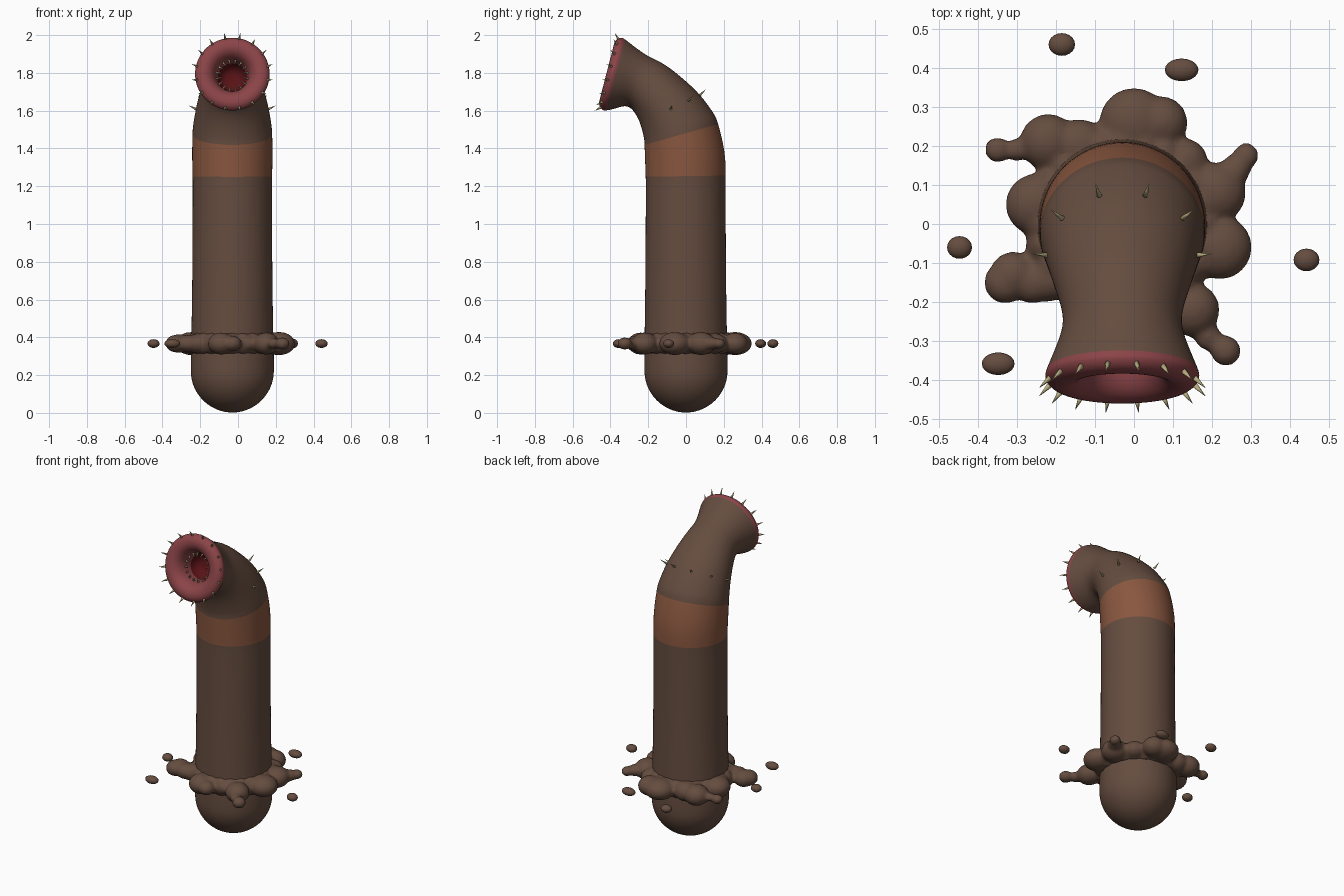
import bpy, bmesh
from math import sin, cos, pi, radians
from mathutils import Vector, Matrix

cube = bpy.data.objects.get("Cube")
if cube:
    bpy.data.objects.remove(cube, do_unlink=True)


def material(name, rgb):
    m = bpy.data.materials.new(name)
    m.use_nodes = True
    colour = (*rgb, 1)
    m.diffuse_color = colour
    bsdf = m.node_tree.nodes["Principled BSDF"]
    bsdf.inputs["Base Color"].default_value = colour
    bsdf.inputs["Roughness"].default_value = 0.7
    return m


brown = material("mud brown", (0.13, 0.073, 0.05))
orange = material("rust band", (0.25, 0.095, 0.05))
pink = material("lip pink", (0.26, 0.058, 0.064))
red = material("throat red", (0.1, 0.006, 0.008))
tan = material("tooth tan", (0.5, 0.43, 0.22))


def make_object(name, bm, mats):
    bmesh.ops.recalc_face_normals(bm, faces=bm.faces[:])
    for f in bm.faces:
        f.smooth = True
    mesh = bpy.data.meshes.new(name)
    bm.to_mesh(mesh)
    bm.free()
    for m in mats:
        mesh.materials.append(m)
    obj = bpy.data.objects.new(name, mesh)
    bpy.context.collection.objects.link(obj)
    return obj


AXIS_X = -0.03
SEGMENTS = 32
BROWN, ORANGE, PINK, RED = range(4)

# Each ring: centre, half-axis towards the back, half-width, colour of the strip before it
rings = []


def add_ring(back, front, width, colour):
    a, b = Vector((AXIS_X, *back)), Vector((AXIS_X, *front))
    rings.append(((a + b) / 2, (a - b) / 2, width, colour))


# Rounded tail and straight trunk
for k in range(1, 7):
    a = k * pi / 12
    r, z = 0.224 * sin(a), 0.224 * (1 - cos(a))
    add_ring((r, z), (-r, z), r, BROWN)
for z, r in ((0.42, 0.217), (0.8, 0.212), (1.2, 0.211), (1.24, 0.211)):
    add_ring((r, z), (-r - 0.003, z), r, BROWN)

# Coloured band, bend, neck and flared head
add_ring((0.212, 1.38), (-0.218, 1.34), 0.215, ORANGE)
add_ring((0.165, 1.555), (-0.221, 1.43), 0.212, ORANGE)
add_ring((0.155, 1.575), (-0.222, 1.45), 0.21, BROWN)
add_ring((0.08, 1.685), (-0.24, 1.53), 0.195, BROWN)
add_ring((-0.02, 1.775), (-0.27, 1.59), 0.175, BROWN)
add_ring((-0.12, 1.855), (-0.3, 1.622), 0.155, BROWN)
add_ring((-0.2, 1.885), (-0.335, 1.625), 0.15, BROWN)
add_ring((-0.28, 1.945), (-0.38, 1.608), 0.176, BROWN)
add_ring((-0.33, 1.985), (-0.43, 1.598), 0.198, BROWN)

# Mouth: lip roll and throat along the facing direction
mouth = Vector((AXIS_X, -0.38, 1.792))
up = Vector((0, 0.25, 0.968)).normalized()
out = Vector((0, -0.968, 0.25)).normalized()
lip = ((0.2, 0.012), (0.189, 0.031), (0.165, 0.043), (0.13, 0.04),
       (0.1, 0.015), (0.085, -0.025), (0.078, -0.07))
throat = ((0.07, -0.1), (0.04, -0.13))
for profile, colour in ((lip, PINK), (throat, RED)):
    for r, d in profile:
        rings.append((mouth + out * d, up * r, r, colour))

bm = bmesh.new()
previous = None
for centre, half, width, colour in rings:
    loop = []
    for i in range(SEGMENTS):
        t = 2 * pi * i / SEGMENTS
        loop.append(bm.verts.new(centre + half * cos(t) + Vector((width * sin(t), 0, 0))))
    if previous is None:
        tip = bm.verts.new((AXIS_X, 0, 0))
    for i in range(SEGMENTS):
        j = (i + 1) % SEGMENTS
        if previous is None:
            f = bm.faces.new((tip, loop[j], loop[i]))
        else:
            f = bm.faces.new((previous[i], previous[j], loop[j], loop[i]))
        f.material_index = colour
    previous = loop
bm.faces.new(previous).material_index = RED
body = make_object("worm_body", bm, (brown, orange, pink, red))
body.modifiers.new("Smooth surface", 'SUBSURF').levels = 2
body.modifiers[0].render_levels = 2


def spike(bm, base, direction, length, radius):
    d = direction.normalized()
    turn = d.to_track_quat('Z', 'Y').to_matrix().to_4x4()
    bmesh.ops.create_cone(bm, cap_ends=True, segments=8, radius1=radius, radius2=0.0005,
                          depth=length, matrix=Matrix.Translation(base + d * length / 2) @ turn)


# Teeth around the outer lip and inside the throat
outer, inner = bmesh.new(), bmesh.new()
for i in range(16):
    a = 2 * pi * (i + 0.5) / 16
    radial = up * cos(a) + Vector((sin(a), 0, 0))
    spike(outer, mouth + radial * 0.187 + out * 0.022, radial + out, 0.042, 0.008)
    spike(inner, mouth + radial * 0.088 - out * 0.03, out * 0.5 - radial, 0.036, 0.007)
make_object("outer_teeth", outer, [tan])
make_object("inner_teeth", inner, [tan])

# Spines across the back of the bend
bm = bmesh.new()
centre = Vector((AXIS_X, -0.08, 1.607))
half = Vector((0, 0.16, 0.078))
for angle in (-90, -54, -18, 18, 54, 90):
    a = radians(angle)
    radial = half.normalized() * cos(a) + Vector((sin(a), 0, 0))
    base = centre + half * cos(a) + Vector((0.19 * sin(a), 0, 0))
    spike(bm, base, radial + Vector((0, 0.1, 0.5)), 0.045, 0.007)
make_object("back_spines", bm, [tan])


# Mud splash: flattened blobs fused into one skin
def blob(bm, x, y, size):
    shape = Matrix.Translation((x, y, 0.367)) @ Matrix.Diagonal((*size, 1))
    bmesh.ops.create_icosphere(bm, subdivisions=3, radius=1, matrix=shape)


lobes = ((0, 0.26, 0.09), (0.07, 0.26, 0.068), (-0.22, 0.21, 0.073), (-0.3, 0.19, 0.03),
         (-0.35, 0.19, 0.034), (-0.14, 0.2, 0.07), (-0.25, 0.05, 0.08), (-0.31, -0.13, 0.06),
         (-0.33, -0.15, 0.055), (-0.22, -0.14, 0.06), (-0.26, -0.15, 0.055),
         (-0.09, -0.24, 0.07), (-0.03, -0.27, 0.05), (0.05, -0.2, 0.05), (0.15, -0.22, 0.07),
         (0.19, -0.29, 0.035), (0.235, -0.325, 0.04), (0.22, -0.06, 0.083),
         (0.21, 0.08, 0.078), (0.26, 0.14, 0.04), (0.287, 0.175, 0.034), (0.13, 0.16, 0.06))
bm = bmesh.new()
for x, y, r in lobes:
    blob(bm, x, y, (r, r, min(0.062, r * 0.85)))
for i in range(24):
    a = 2 * pi * i / 24
    blob(bm, AXIS_X + 0.205 * cos(a), 0.205 * sin(a), (0.05, 0.05, 0.06))
splash = make_object("mud_splash", bm, [brown])
remesh = splash.modifiers.new("Fuse", 'REMESH')
remesh.mode = 'VOXEL'
remesh.voxel_size = 0.009
remesh.use_smooth_shade = True
relax = splash.modifiers.new("Relax", 'SMOOTH')
relax.factor = 0.5
relax.iterations = 10

# Loose droplets
droplets = ((-0.185, 0.46, 0.034), (0.122, 0.395, 0.043), (-0.447, -0.06, 0.032),
            (0.442, -0.092, 0.033), (-0.348, -0.358, 0.042))
for n, (x, y, r) in enumerate(droplets):
    bm = bmesh.new()
    blob(bm, x, y, (r, 0.029, 0.023))
    make_object(f"mud_droplet_{n + 1}", bm, [brown])
